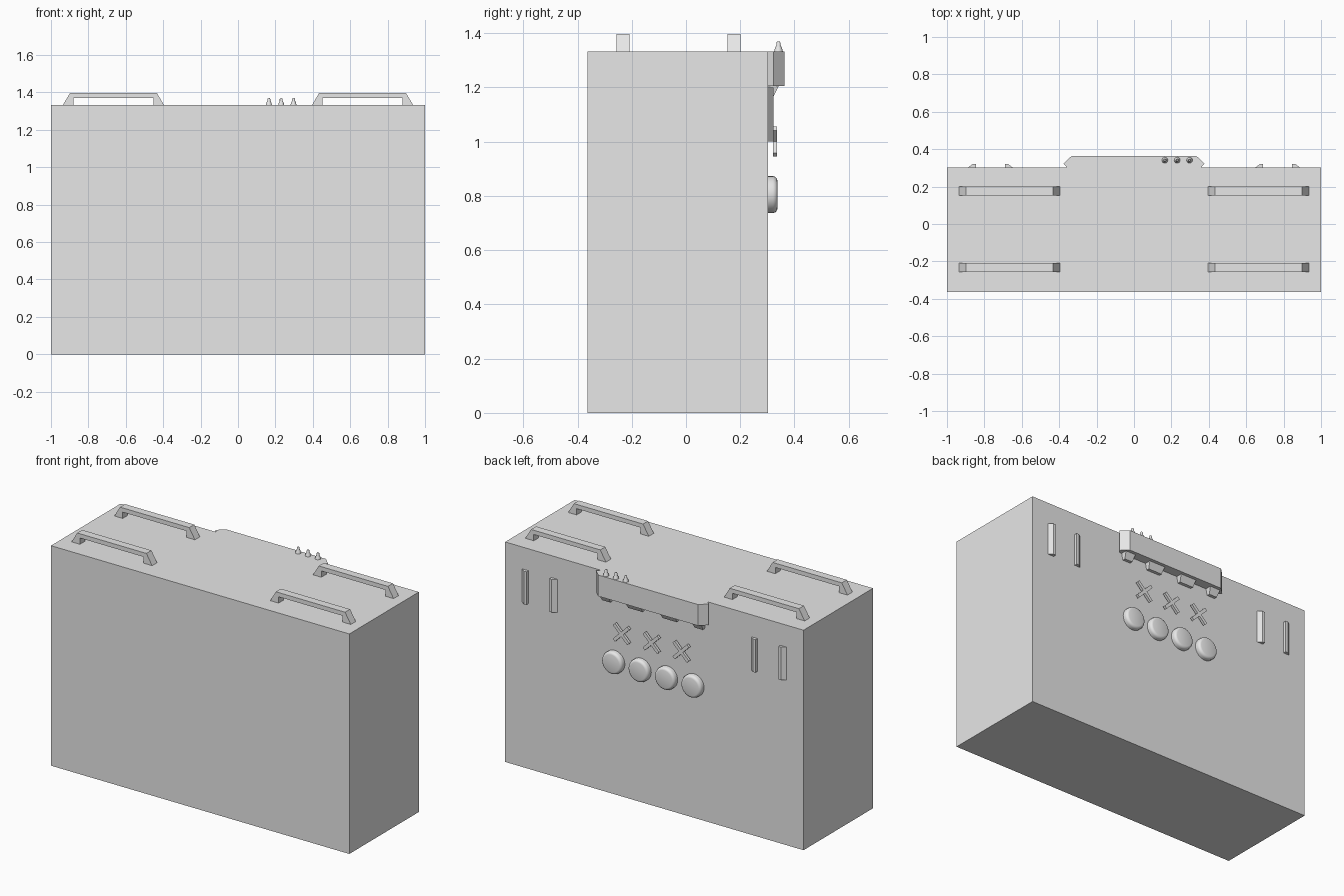
import bpy
import bmesh
import math
from mathutils import Matrix, Vector

cube = bpy.data.objects.get("Cube")
if cube:
    bpy.data.objects.remove(cube, do_unlink=True)

grey = bpy.data.materials.new("plain_grey")
grey.use_nodes = True
grey.diffuse_color = (0.8, 0.8, 0.8, 1)
grey.node_tree.nodes["Principled BSDF"].inputs["Base Color"].default_value = (0.8, 0.8, 0.8, 1)

FRONT, BACK, TOP = -0.3625, 0.303, 1.333


def finish(name, bm):
    bmesh.ops.recalc_face_normals(bm, faces=bm.faces)
    mesh = bpy.data.meshes.new(name)
    bm.to_mesh(mesh)
    bm.free()
    mesh.materials.append(grey)
    obj = bpy.data.objects.new(name, mesh)
    bpy.context.collection.objects.link(obj)
    return obj


def prism(name, profile, place, start, end):
    """Extrude a flat profile; place(u, v, w) maps it into the model."""
    bm = bmesh.new()
    face = bm.faces.new([bm.verts.new(place(u, v, start)) for u, v in profile])
    move = Vector(place(0, 0, end)) - Vector(place(0, 0, start))
    new = bmesh.ops.extrude_face_region(bm, geom=[face], use_keep_orig=True)["geom"]
    bmesh.ops.translate(bm, vec=move, verts=[g for g in new if isinstance(g, bmesh.types.BMVert)])
    return finish(name, bm)


def box(name, center, size, turn=0):
    bm = bmesh.new()
    bmesh.ops.create_cube(bm, size=1)
    bm.transform(Matrix.Translation(center) @ Matrix.Rotation(turn, 4, 'Y') @ Matrix.Diagonal((*size, 1)))
    return finish(name, bm)


def lathe(name, profile, matrix, steps):
    """Spin a radius/height profile about its own z axis."""
    bm = bmesh.new()
    verts = [bm.verts.new((r, 0, h)) for r, h in profile]
    edges = [bm.edges.new(pair) for pair in zip(verts, verts[1:])]
    bmesh.ops.spin(bm, geom=verts + edges, cent=(0, 0, 0), axis=(0, 0, 1),
                   angle=math.tau, steps=steps)
    bmesh.ops.remove_doubles(bm, verts=bm.verts, dist=0.0001)
    bm.transform(matrix)
    obj = finish(name, bm)
    bpy.ops.object.select_all(action='DESELECT')
    obj.select_set(True)
    bpy.context.view_layer.objects.active = obj
    bpy.ops.object.shade_smooth_by_angle(angle=math.radians(40))
    return obj


# Main case
box("case_body", (0, (FRONT + BACK) / 2, TOP / 2), (2, BACK - FRONT, TOP))

# Four carrying handles on the lid
arch = [(-0.27, 0), (-0.232, 0.064), (0.232, 0.064), (0.27, 0),
        (0.214, 0), (0.214, 0.038), (-0.214, 0.038), (-0.214, 0)]
for side, x in (("right", -0.666), ("left", 0.666)):
    for row, y in (("front", -0.257), ("back", 0.153)):
        prism(f"handle_{row}_{side}", arch,
              lambda u, v, w, x=x: (x + u, w, TOP + v), y, y + 0.048)

# Control housing on the back, flush with the lid
outline = [(-0.36, BACK), (-0.377, 0.323), (-0.335, 0.3625),
           (0.335, 0.3625), (0.377, 0.323), (0.36, BACK)]
prism("control_housing", outline, lambda u, v, w: (u, v, w), 1.205, TOP)

# Tapered brackets beneath the housing
for i, (x, width) in enumerate(((-0.31, 0.07), (-0.115, 0.11), (0.115, 0.11), (0.31, 0.07))):
    bracket = box(f"housing_bracket_{i + 1}", (x, (BACK + 0.342) / 2, 1.185),
                  (width, 0.342 - BACK, 0.04))
    for v in bracket.data.vertices:
        if v.co.z < 1.18:
            v.co.x += 0.008 if v.co.x < x else -0.008
            if v.co.y > BACK + 0.01:
                v.co.y -= 0.02

# Pins on top of the housing
pin = [(0, 0), (0.016, 0), (0.013, 0.012), (0.008, 0.022), (0.008, 0.031), (0.005, 0.036), (0, 0.037)]
for i in range(3):
    lathe(f"top_pin_{i + 1}", pin, Matrix.Translation((0.165 + 0.066 * i, 0.341, TOP)), 16)

# Crossed bars
for i, x in enumerate((-0.2, 0, 0.2)):
    for part, turn in (("a", 45), ("b", -45)):
        box(f"cross_{i + 1}_bar_{part}", (x, 0.328, 1.0), (0.136, 0.016, 0.02), math.radians(turn))

# Round knobs
knob = [(0, 0), (0.068, 0), (0.068, 0.018), (0.065, 0.027), (0.059, 0.032), (0.053, 0.034), (0, 0.034)]
for i in range(4):
    spot = Matrix.Translation((-0.2655 + 0.177 * i, BACK, 0.805))
    lathe(f"round_knob_{i + 1}", knob, spot @ Matrix.Rotation(-math.pi / 2, 4, 'X'), 32)

# Pairs of upright wedge strips, sloping away from each other
wedge = [(0, 0), (0, 0.019), (0.016, 0.019), (0.041, 0)]
for side, x in (("right", -0.768), ("left", 0.768)):
    for part, s in (("a", -1), ("b", 1)):
        prism(f"wedge_strip_{side}_{part}", wedge,
              lambda u, v, w, x=x, s=s: (x + s * (0.077 + u), BACK + v, w), 1.0, 1.2)
